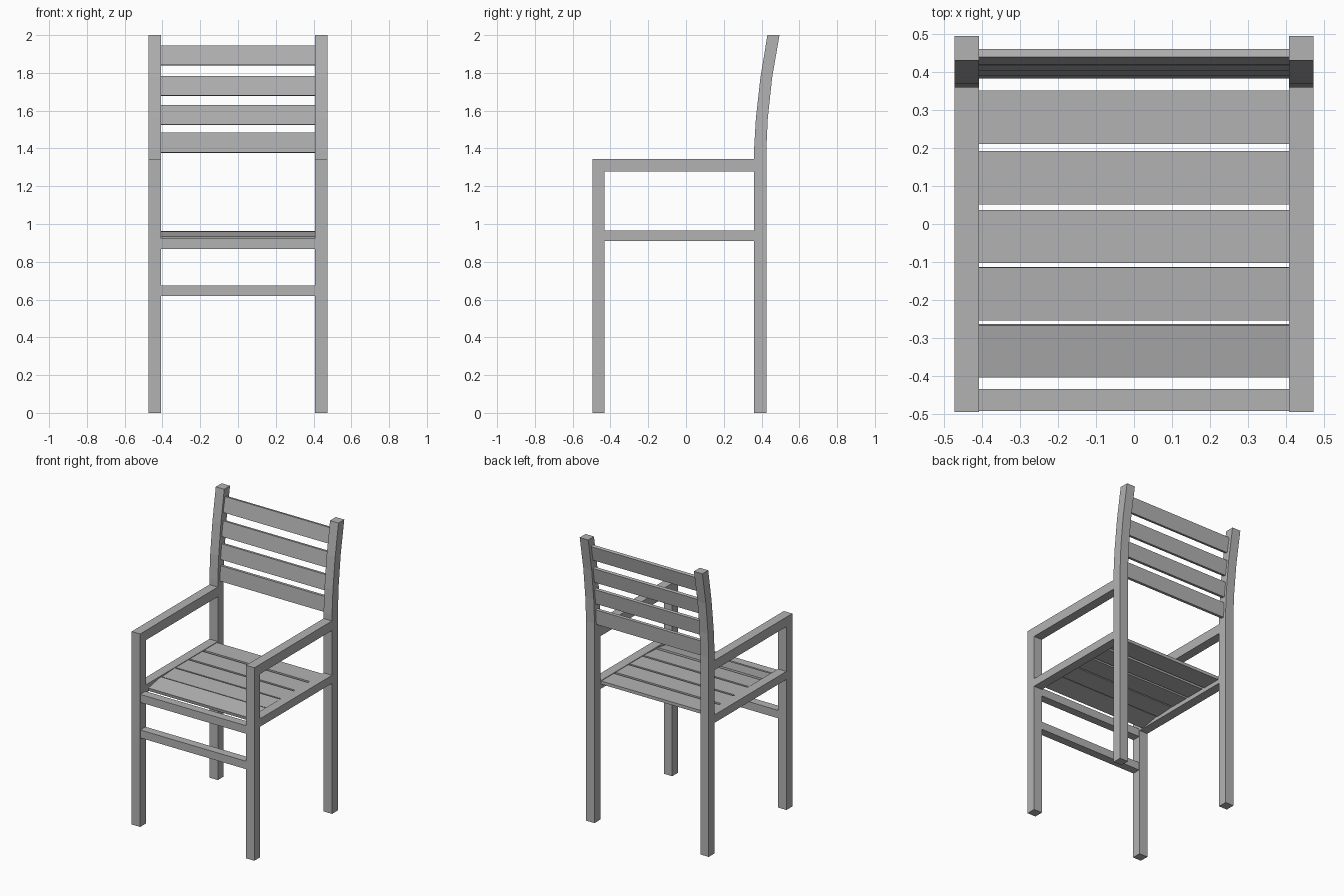
import bpy, bmesh, math

if "Cube" in bpy.data.objects:
    bpy.data.objects.remove(bpy.data.objects["Cube"])

XI, XO = 0.408, 0.473   # inner and outer faces of the side frames

grey = bpy.data.materials.new("dark_grey")
grey.diffuse_color = (0.45, 0.45, 0.45, 1)
grey.use_nodes = True
grey.node_tree.nodes["Principled BSDF"].inputs["Base Color"].default_value = grey.diffuse_color


def extrude_x(name, profile, x0, x1, mirror=False):
    """Extrude a (y, z) outline from x0 to x1, optionally mirrored across x = 0."""
    bm = bmesh.new()
    face = bm.faces.new([bm.verts.new((x0, y, z)) for y, z in profile])
    ext = bmesh.ops.extrude_face_region(bm, geom=[face])["geom"]
    moved = [g for g in ext if isinstance(g, bmesh.types.BMVert)]
    bmesh.ops.translate(bm, verts=moved, vec=(x1 - x0, 0, 0))
    bmesh.ops.recalc_face_normals(bm, faces=bm.faces)
    mesh = bpy.data.meshes.new(name)
    bm.to_mesh(mesh)
    bm.free()
    mesh.materials.append(grey)
    ob = bpy.data.objects.new(name, mesh)
    bpy.context.collection.objects.link(ob)
    if mirror:
        ob.modifiers.new("mirror", 'MIRROR')
    return ob


def rect(y0, y1, z0, z1):
    return [(y0, z0), (y1, z0), (y1, z1), (y0, z1)]


def tilted(cy, cz, length, thick, angle):
    """Rectangle centred at (cy, cz) with its length along the given angle."""
    c, s = math.cos(angle), math.sin(angle)
    h, t = length / 2, thick / 2
    return [(cy + u * c - v * s, cz + u * s + v * c)
            for u, v in ((-h, -t), (h, -t), (h, t), (-h, t))]


# Side frames: front legs, arms, seat rails
extrude_x("front_leg", rect(-0.495, -0.431, 0, 1.345), XI, XO, True)
extrude_x("armrest", rect(-0.431, 0.36, 1.278, 1.345), XI, XO, True)
extrude_x("seat_side_rail", rect(-0.431, 0.36, 0.91, 0.966), XI, XO, True)

# Back legs, curving backward above the arms
front_edge = [(0.36, 0), (0.36, 1.39), (0.37, 1.56), (0.394, 1.775), (0.431, 2.0)]
rear_edge = [(0.425, 0), (0.425, 1.39), (0.433, 1.56), (0.456, 1.775), (0.495, 2.0)]
extrude_x("back_leg", front_edge + rear_edge[::-1], XI, XO, True)

# Front cross rails
extrude_x("front_seat_rail", rect(-0.493, -0.435, 0.867, 0.923), -XI, XI)
extrude_x("front_stretcher", rect(-0.493, -0.435, 0.62, 0.675), -XI, XI)

# Seat slats, the front ones dipping forward
seat = [(-0.334, 0.936, 10.5), (-0.184, 0.948, 3.5), (-0.033, 0.951, 0),
        (0.122, 0.951, 0), (0.281, 0.951, 0)]
for i, (y, z, deg) in enumerate(seat):
    extrude_x(f"seat_slat_{i + 1}", tilted(y, z, 0.14, 0.022, math.radians(deg)), -XI, XI)

# Backrest slats, following the curve of the back legs
back = [(0.3975, 1.43, 4), (0.4075, 1.577, 7), (0.422, 1.731, 9), (0.4405, 1.892, 11)]
for i, (y, z, lean) in enumerate(back):
    extrude_x(f"back_slat_{i + 1}",
              tilted(y, z, 0.105, 0.022, math.radians(90 - lean)), -XI, XI)
